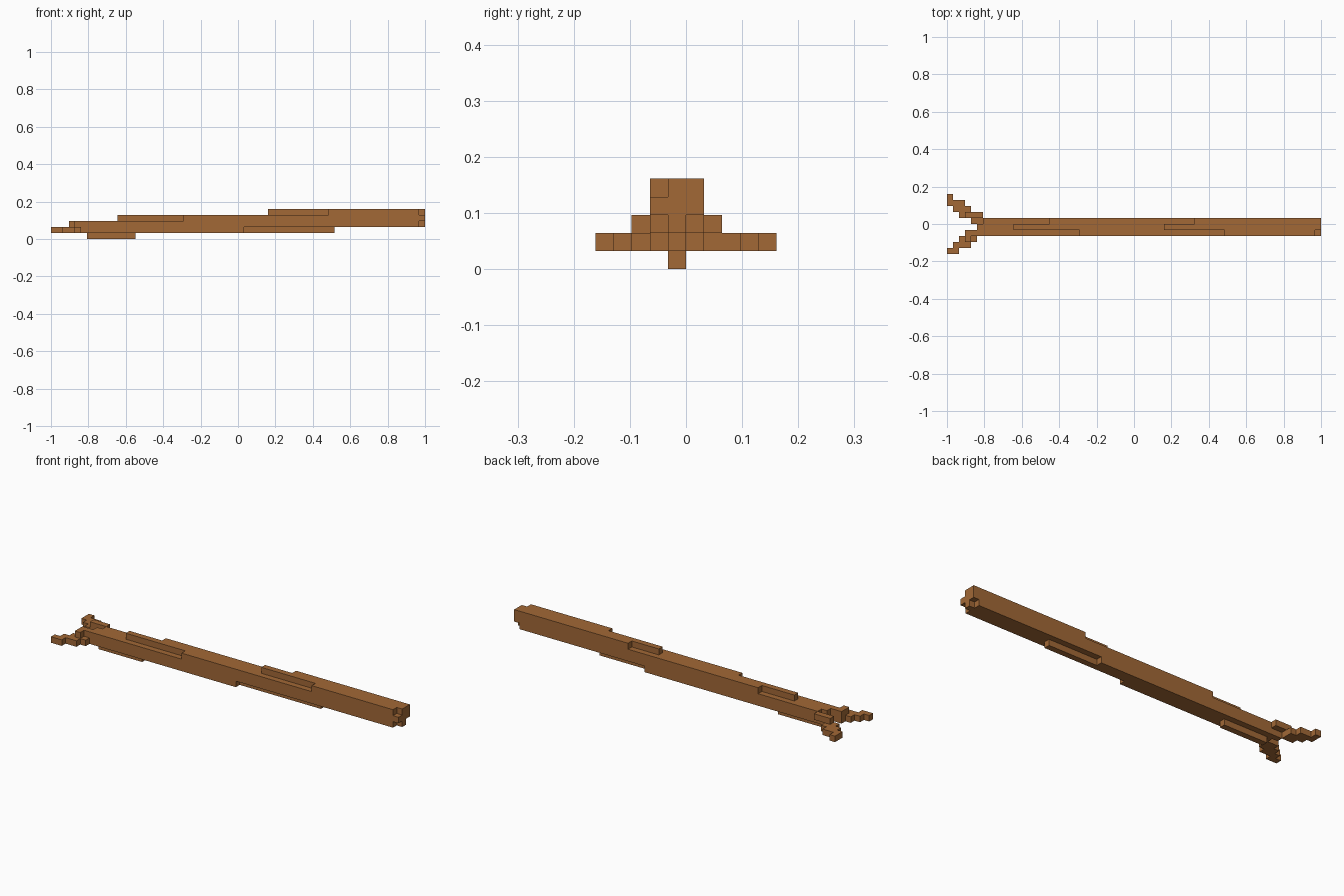
import bpy, bmesh, math
from mathutils import Vector

if "Cube" in bpy.data.objects:
    bpy.data.objects.remove(bpy.data.objects["Cube"], do_unlink=True)

LENGTH = 62          # cells along the pole
U = 2 / LENGTH       # cell size

wood = bpy.data.materials.new("brown_wood")
wood.use_nodes = True
COLOUR = (0.36, 0.14, 0.037, 1)
wood.diffuse_color = COLOUR
bsdf = next(n for n in wood.node_tree.nodes if n.type == 'BSDF_PRINCIPLED')
bsdf.inputs["Base Color"].default_value = COLOUR
bsdf.inputs["Roughness"].default_value = 0.9

# Each run is (x start, x end, y row, z layer) in cells
PARTS = {
    "pole_shaft": [
        # lower layer, ending at staggered lengths
        (5, 32, -2, 1), (5, 47, -1, 1), (5, 38, 0, 1),
        # main layer, with the middle row proud at the butt
        (5, 61, -2, 2), (5, LENGTH, -1, 2), (6, 61, 0, 2),
        # upper layer
        (22, LENGTH, -2, 3), (11, LENGTH, -1, 3), (17, LENGTH, 0, 3),
        # top layer
        (46, 61, -2, 4), (36, LENGTH, -1, 4), (41, LENGTH, 0, 4),
    ],
    "bottom_ridge": [(6, 14, -1, 0)],
    "right_prong": [
        (0, 2, -5, 1), (1, 4, -4, 1), (2, 5, -3, 1), (3, 5, -2, 1),
        (3, 4, -3, 2), (3, 5, -2, 2),
    ],
    "left_prong": [
        (0, 1, 4, 1), (0, 3, 3, 1), (1, 4, 2, 1), (2, 4, 1, 1),
        (4, 5, 0, 1), (3, 6, 1, 2),
    ],
}


def cells(runs):
    return {(i, j, k) for a, b, j, k in runs for i in range(a, b)}


SOLID = set().union(*(cells(r) for r in PARTS.values()))


def build(name, runs):
    """Skin the exposed cell sides of one part, then merge flat areas."""
    bm = bmesh.new()
    for cell in cells(runs):
        for axis in range(3):
            for side in (0, 1):
                near = list(cell)
                near[axis] += 2 * side - 1
                if tuple(near) in SOLID:
                    continue
                base = Vector(cell)
                base[axis] += side
                p, q = Vector(), Vector()
                p[(axis + 1) % 3] = 1
                q[(axis + 2) % 3] = 1
                loop = [base, base + p, base + p + q, base + q]
                if not side:
                    loop.reverse()
                bm.faces.new([bm.verts.new((v.x * U - 1, v.y * U, v.z * U)) for v in loop])
    bmesh.ops.remove_doubles(bm, verts=bm.verts[:], dist=U / 100)
    bmesh.ops.dissolve_limit(bm, angle_limit=math.radians(1),
                             verts=bm.verts[:], edges=bm.edges[:])
    mesh = bpy.data.meshes.new(name)
    bm.to_mesh(mesh)
    bm.free()
    mesh.materials.append(wood)
    bpy.context.collection.objects.link(bpy.data.objects.new(name, mesh))


for part, part_runs in PARTS.items():
    build(part, part_runs)
